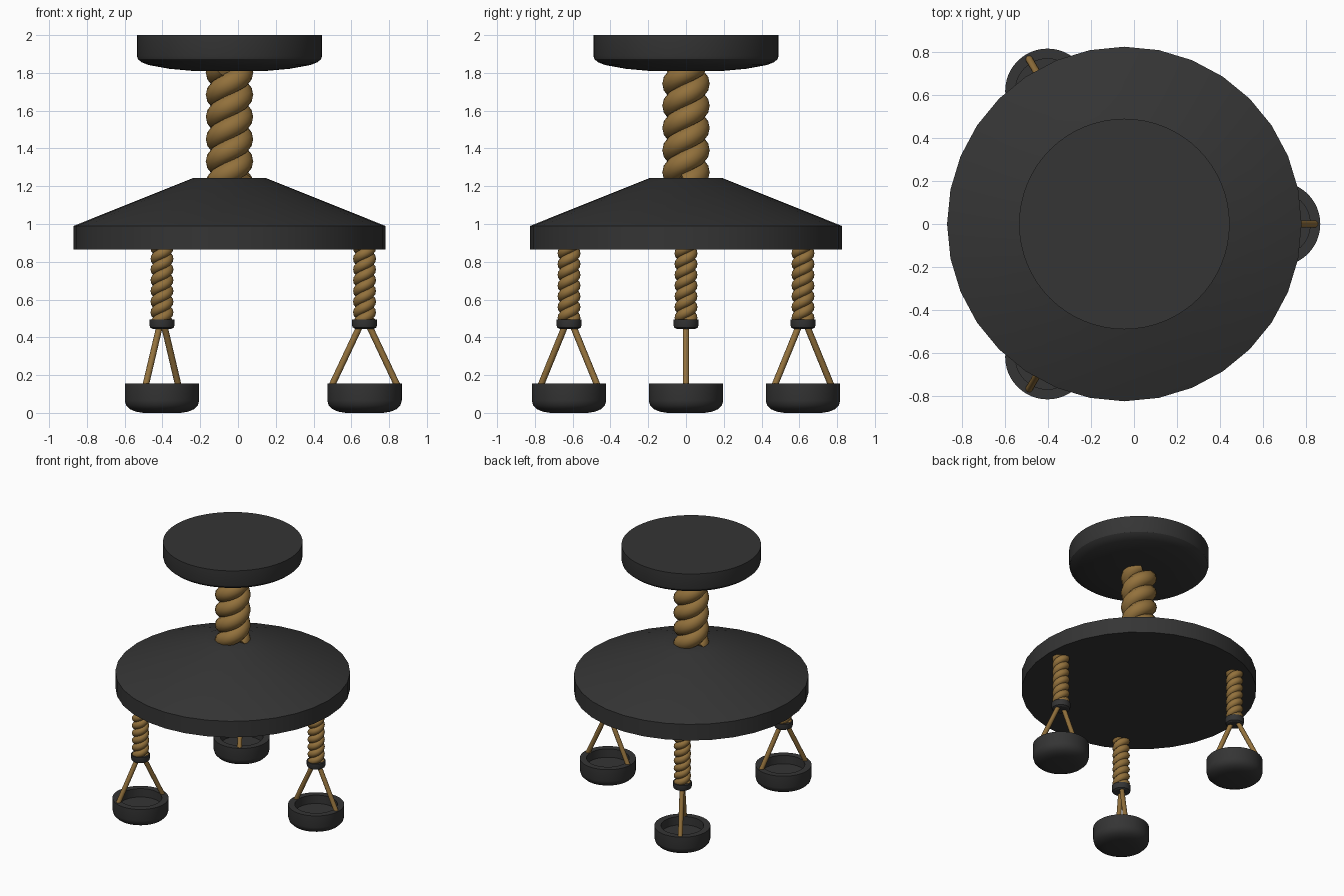
import bpy, bmesh, math
from mathutils import Vector

if "Cube" in bpy.data.objects:
    bpy.data.objects.remove(bpy.data.objects["Cube"])

CX = -0.045          # axis of the main body
LEG_R = 0.715        # distance of the legs from the axis


def material(name, rgb):
    m = bpy.data.materials.new(name)
    m.diffuse_color = (*rgb, 1)
    m.use_nodes = True
    m.node_tree.nodes["Principled BSDF"].inputs["Base Color"].default_value = m.diffuse_color
    return m


DARK = material("dark grey", (0.035, 0.035, 0.035))
GOLD = material("golden brown", (0.29, 0.165, 0.045))


def finish(name, bm, mat, angle=30):
    bmesh.ops.recalc_face_normals(bm, faces=bm.faces)
    me = bpy.data.meshes.new(name)
    bm.to_mesh(me)
    bm.free()
    me.materials.append(mat)
    ob = bpy.data.objects.new(name, me)
    bpy.context.collection.objects.link(ob)
    bpy.ops.object.select_all(action='DESELECT')
    ob.select_set(True)
    bpy.context.view_layer.objects.active = ob
    bpy.ops.object.shade_smooth_by_angle(angle=math.radians(angle))
    return ob


def lathe(name, profile, x, y, mat, sides):
    """Closed solid of revolution; profile runs (radius, z), ends are capped."""
    bm = bmesh.new()
    rings = []
    for r, z in profile:
        rings.append([bm.verts.new((x + r * math.cos(2 * math.pi * i / sides),
                                    y + r * math.sin(2 * math.pi * i / sides), z))
                      for i in range(sides)])
    for a, b in zip(rings, rings[1:]):
        for i in range(sides):
            j = (i + 1) % sides
            bm.faces.new((a[i], a[j], b[j], b[i]))
    bm.faces.new(rings[0])
    bm.faces.new(rings[-1])
    return finish(name, bm, mat)


def rope(name, x, y, z0, z1, radius, pitch):
    """Two strands twisted around each other."""
    strand = radius * 0.465
    coil = radius - strand
    sides, per_turn = 12, 28
    n = int((z1 - z0) / pitch * per_turn)
    bm = bmesh.new()
    for phase in (0, math.pi):
        rings = []
        for k in range(n + 1):
            t = phase + 2 * math.pi * k / per_turn
            out = Vector((math.cos(t), math.sin(t), 0))
            tangent = Vector((-coil * math.sin(t), coil * math.cos(t),
                              pitch / (2 * math.pi))).normalized()
            side = tangent.cross(out)
            c = Vector((x, y, z0 + (z1 - z0) * k / n)) + out * coil
            rings.append([bm.verts.new(c + strand * (out * math.cos(a) + side * math.sin(a)))
                          for a in (2 * math.pi * i / sides for i in range(sides))])
        for a, b in zip(rings, rings[1:]):
            for i in range(sides):
                j = (i + 1) % sides
                bm.faces.new((a[i], a[j], b[j], b[i]))
        bm.faces.new(rings[0])
        bm.faces.new(rings[-1])
    return finish(name, bm, GOLD, 60)


def rod(name, p0, p1, radius):
    d = p1 - p0
    bm = bmesh.new()
    bmesh.ops.create_cone(bm, cap_ends=True, segments=12, radius1=radius,
                          radius2=radius, depth=d.length)
    m = d.to_track_quat('Z', 'Y').to_matrix().to_4x4()
    m.translation = (p0 + p1) / 2
    bm.transform(m)
    return finish(name, bm, GOLD, 40)


# Ceiling disc with rounded underside
lathe("top_disc", [(0.2, 1.811), (0.32, 1.822), (0.43, 1.842), (0.465, 1.856),
                   (0.485, 1.873), (0.49, 1.89), (0.49, 2.0)], CX, 0, DARK, 64)

# Thick central rope
rope("main_rope", CX, 0, 1.215, 1.835, 0.126, 0.232)

# Wide conical plate
lathe("cone_plate", [(0.825, 0.865), (0.825, 0.99), (0.193, 1.243)], CX, 0, DARK, 32)

# Three hanging rope assemblies
for n in range(3):
    a = 2 * math.pi * n / 3
    radial = Vector((math.cos(a), math.sin(a), 0))
    c = Vector((CX, 0, 0)) + radial * LEG_R
    rope(f"hanging_rope_{n}", c.x, c.y, 0.475, 0.885, 0.061, 0.113)
    lathe(f"collar_{n}", [(0.05, 0.445), (0.062, 0.452), (0.066, 0.463), (0.066, 0.495)],
          c.x, c.y, DARK, 32)
    # Shallow open cup
    lathe(f"cup_{n}", [(0.1, 0.0), (0.14, 0.007), (0.17, 0.02), (0.19, 0.04),
                       (0.197, 0.065), (0.197, 0.155), (0.15, 0.155), (0.15, 0.09)],
          c.x, c.y, DARK, 48)
    # Pair of splayed struts
    for s, label in ((1, "outer"), (-1, "inner")):
        rod(f"{label}_strut_{n}", c + radial * s * 0.02 + Vector((0, 0, 0.47)),
            c + radial * s * 0.178 + Vector((0, 0, 0.135)), 0.017)
